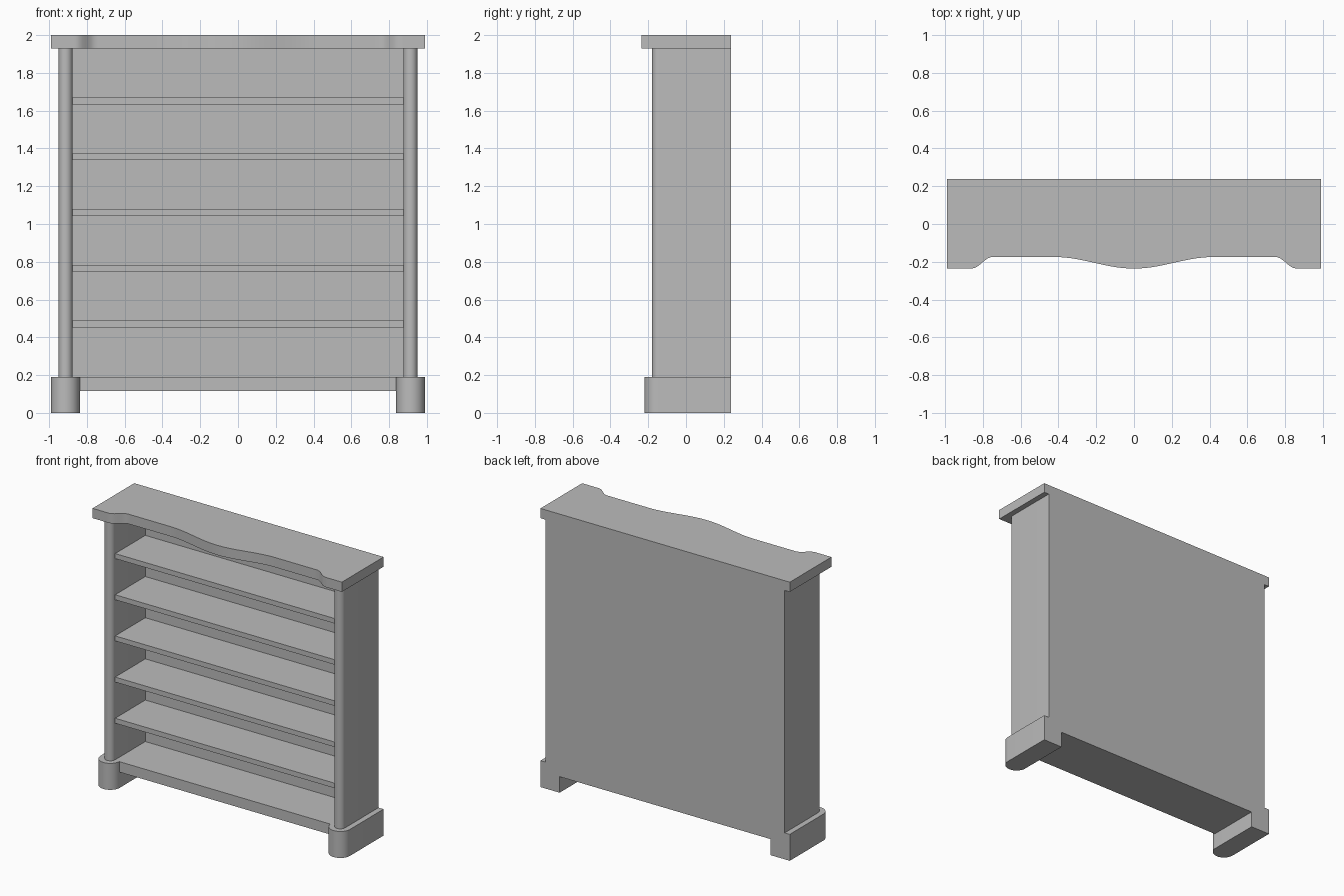
import bpy, bmesh, math

if "Cube" in bpy.data.objects:
    bpy.data.objects.remove(bpy.data.objects["Cube"])

grey = bpy.data.materials.new("plain grey")
grey.use_nodes = True
colour = (0.5, 0.5, 0.5, 1)
grey.diffuse_color = colour
grey.node_tree.nodes["Principled BSDF"].inputs["Base Color"].default_value = colour

BACK = 0.237


def prism(name, outline, z0, z1, smooth=True):
    """Extrude a plan outline from z0 up to z1."""
    bm = bmesh.new()
    face = bm.faces.new([bm.verts.new((x, y, z0)) for x, y in outline])
    top = bmesh.ops.extrude_face_region(bm, geom=[face])["geom"]
    verts = [v for v in top if isinstance(v, bmesh.types.BMVert)]
    bmesh.ops.translate(bm, verts=verts, vec=(0, 0, z1 - z0))
    bmesh.ops.recalc_face_normals(bm, faces=bm.faces)
    mesh = bpy.data.meshes.new(name)
    bm.to_mesh(mesh)
    bm.free()
    mesh.materials.append(grey)
    obj = bpy.data.objects.new(name, mesh)
    bpy.context.collection.objects.link(obj)
    if smooth:
        bpy.ops.object.select_all(action="DESELECT")
        obj.select_set(True)
        bpy.context.view_layer.objects.active = obj
        bpy.ops.object.shade_smooth_by_angle(angle=math.radians(35))
    return obj


def board(name, half, y0, y1, z0, z1):
    return prism(name, [(-half, y0), (half, y0), (half, y1), (-half, y1)], z0, z1, False)


def round_front(x0, x1, front, steps=20):
    """Plan outline with a half-round front and a square back."""
    r, cx = (x1 - x0) / 2, (x0 + x1) / 2
    arc = [(cx - r * math.cos(math.pi * i / steps),
            front + r - r * math.sin(math.pi * i / steps)) for i in range(steps + 1)]
    return arc + [(x1, BACK), (x0, BACK)]


def ease(t):
    t = min(max(t, 0), 1)
    return (1 - math.cos(math.pi * t)) / 2


def top_front(x):
    """Serpentine front edge: square ends, hollows and a central bow."""
    bow = 1 - ease(abs(x) / 0.42)
    end = ease((abs(x) - 0.75) / 0.11)
    return -0.175 - 0.061 * max(bow, end)


# Sides and feet, one pair
for label, s in (("left", 1), ("right", -1)):
    for part, inner, outer, front, z0, z1 in (
            ("side_panel", 0.876, 0.95, -0.18, 0.19, 1.93),
            ("foot", 0.838, 0.99, -0.22, 0, 0.19)):
        a, b = sorted((s * inner, s * outer))
        prism(f"{label}_{part}", round_front(a, b, front), z0, z1)

# Serpentine top
steps = 120
xs = [-0.99 + 1.98 * i / steps for i in range(steps + 1)]
prism("top_board", [(x, top_front(x)) for x in xs] + [(0.99, BACK), (-0.99, BACK)], 1.93, 2)

# Back, base and shelves
board("back_panel", 0.876, 0.2, BACK, 0.19, 1.93)
board("base_board", 0.838, -0.15, BACK, 0.115, 0.19)
for i in range(5):
    z = 0.452 + 0.2955 * i
    board(f"shelf_{i + 1}", 0.876, -0.142, 0.2, z, z + 0.036)
